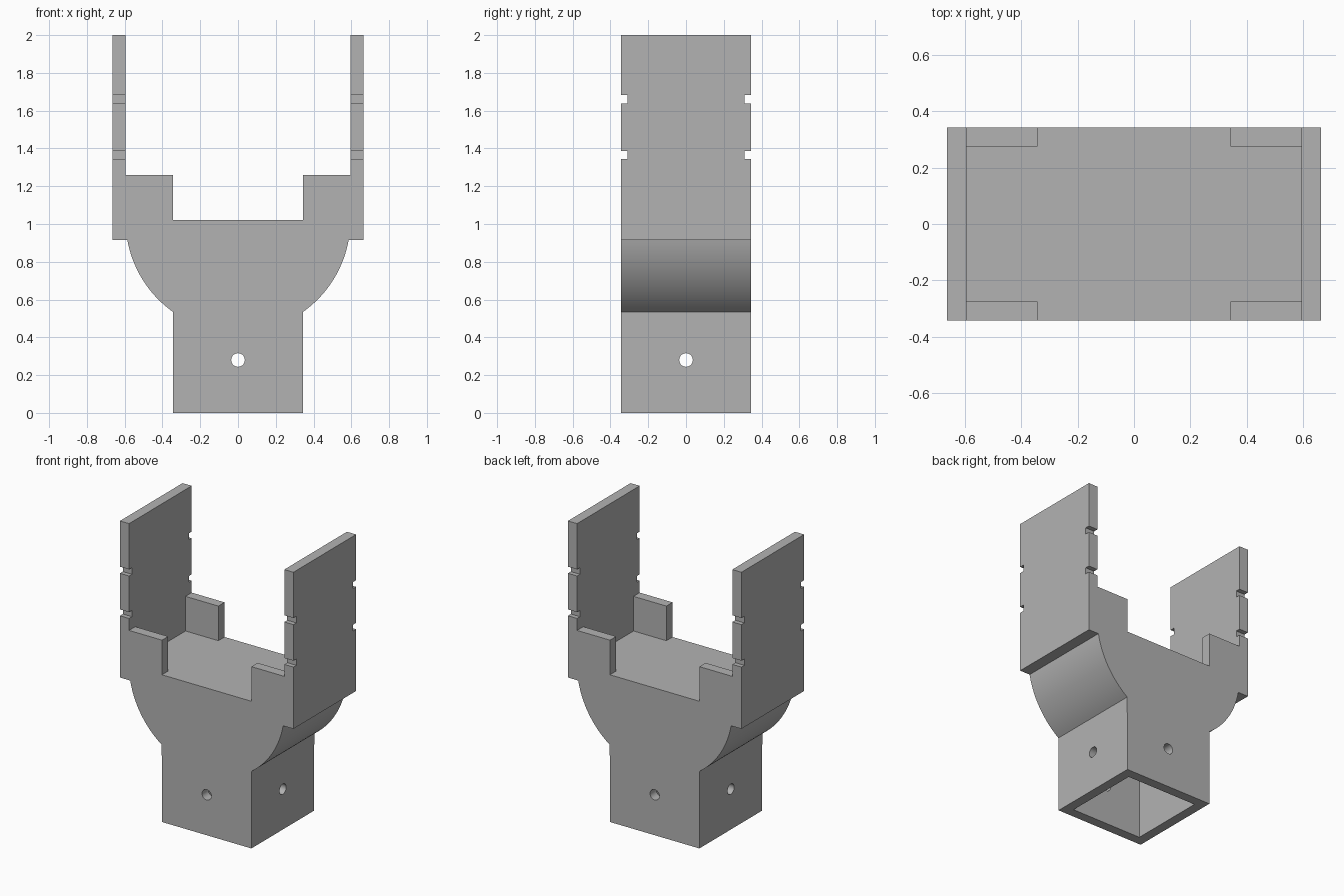
import bpy, bmesh
from math import asin, cos, sin, pi, radians
from mathutils import Matrix

if "Cube" in bpy.data.objects:
    bpy.data.objects.remove(bpy.data.objects["Cube"], do_unlink=True)

# Main dimensions
HALF = 0.343      # half width of the socket and half depth of the whole bracket
OUTER = 0.665     # outer face of the side plates
INNER = 0.595     # inner face of the side plates, also the radius of the shoulder
FLOOR, TAB_TOP, TOP = 1.02, 1.26, 2.0
NECK, LEDGE = 0.535, 0.915
WALL = 0.068

grey = bpy.data.materials.new("plain grey")
grey.use_nodes = True
colour = (0.45, 0.45, 0.45, 1)
grey.diffuse_color = colour
grey.node_tree.nodes["Principled BSDF"].inputs["Base Color"].default_value = colour


def finish(bm, name):
    bmesh.ops.recalc_face_normals(bm, faces=bm.faces)
    mesh = bpy.data.meshes.new(name)
    bm.to_mesh(mesh)
    bm.free()
    mesh.materials.append(grey)
    obj = bpy.data.objects.new(name, mesh)
    bpy.context.collection.objects.link(obj)
    return obj


def box(name, x, y, z):
    """Box from (low, high) ranges along each axis."""
    bm = bmesh.new()
    bmesh.ops.create_cube(bm, size=1)
    for v in bm.verts:
        v.co = [r[0] if c < 0 else r[1] for c, r in zip(v.co, (x, y, z))]
    return finish(bm, name)


def drill(name, axis, radius, z):
    bm = bmesh.new()
    turn = Matrix.Rotation(pi / 2, 4, axis)
    bmesh.ops.create_cone(bm, cap_ends=True, segments=32, radius1=radius, radius2=radius,
                          depth=1, matrix=Matrix.Translation((0, 0, z)) @ turn)
    return finish(bm, name)


# Right half of the front outline: socket, round shoulder, side plate, tab, floor
start, end = asin((NECK - FLOOR) / INNER), asin((LEDGE - FLOOR) / INNER)
steps = 24
half = [(HALF, 0)]
for i in range(steps + 1):
    a = start + (end - start) * i / steps
    half.append((INNER * cos(a), FLOOR + INNER * sin(a)))
half += [(OUTER, LEDGE), (OUTER, TOP), (INNER, TOP), (INNER, TAB_TOP),
         (HALF, TAB_TOP), (HALF, FLOOR)]
outline = half + [(-x, z) for x, z in reversed(half)]

# Bracket body extruded front to back
bm = bmesh.new()
face = bm.faces.new([bm.verts.new((x, -HALF, z)) for x, z in outline])
new = bmesh.ops.extrude_face_region(bm, geom=[face])["geom"]
bmesh.ops.translate(bm, vec=(0, 2 * HALF, 0),
                    verts=[v for v in new if isinstance(v, bmesh.types.BMVert)])
bracket = finish(bm, "bracket")

# Cutters: channel between the corner tabs, square socket, cross pin holes
inside = HALF - WALL
cutters = [
    box("channel_cutter", (-INNER, INNER), (-inside, inside), (FLOOR, TAB_TOP + 0.1)),
    box("socket_cutter", (-inside, inside), (-inside, inside), (-0.1, NECK)),
    drill("side_hole_cutter", 'Y', 0.036, 0.28),
    drill("front_hole_cutter", 'X', 0.036, 0.28),
]
# Tie notches in the front and back edges of the side plates
for low, high in ((1.343, 1.387), (1.637, 1.683)):
    for s in (-1, 1):
        y = sorted((s * (HALF - 0.032), s * (HALF + 0.1)))
        cutters.append(box("notch_cutter", (-1, 1), y, (low, high)))

bpy.context.view_layer.objects.active = bracket
for cutter in cutters:
    cutter.hide_render = True
    mod = bracket.modifiers.new(cutter.name, 'BOOLEAN')
    mod.operation, mod.solver, mod.object = 'DIFFERENCE', 'EXACT', cutter
    bpy.ops.object.modifier_apply(modifier=mod.name)
    bpy.data.objects.remove(cutter, do_unlink=True)

# Smooth the shoulder and holes, keep the edges crisp
bpy.ops.object.select_all(action='DESELECT')
bracket.select_set(True)
bpy.ops.object.shade_smooth_by_angle(angle=radians(30))
